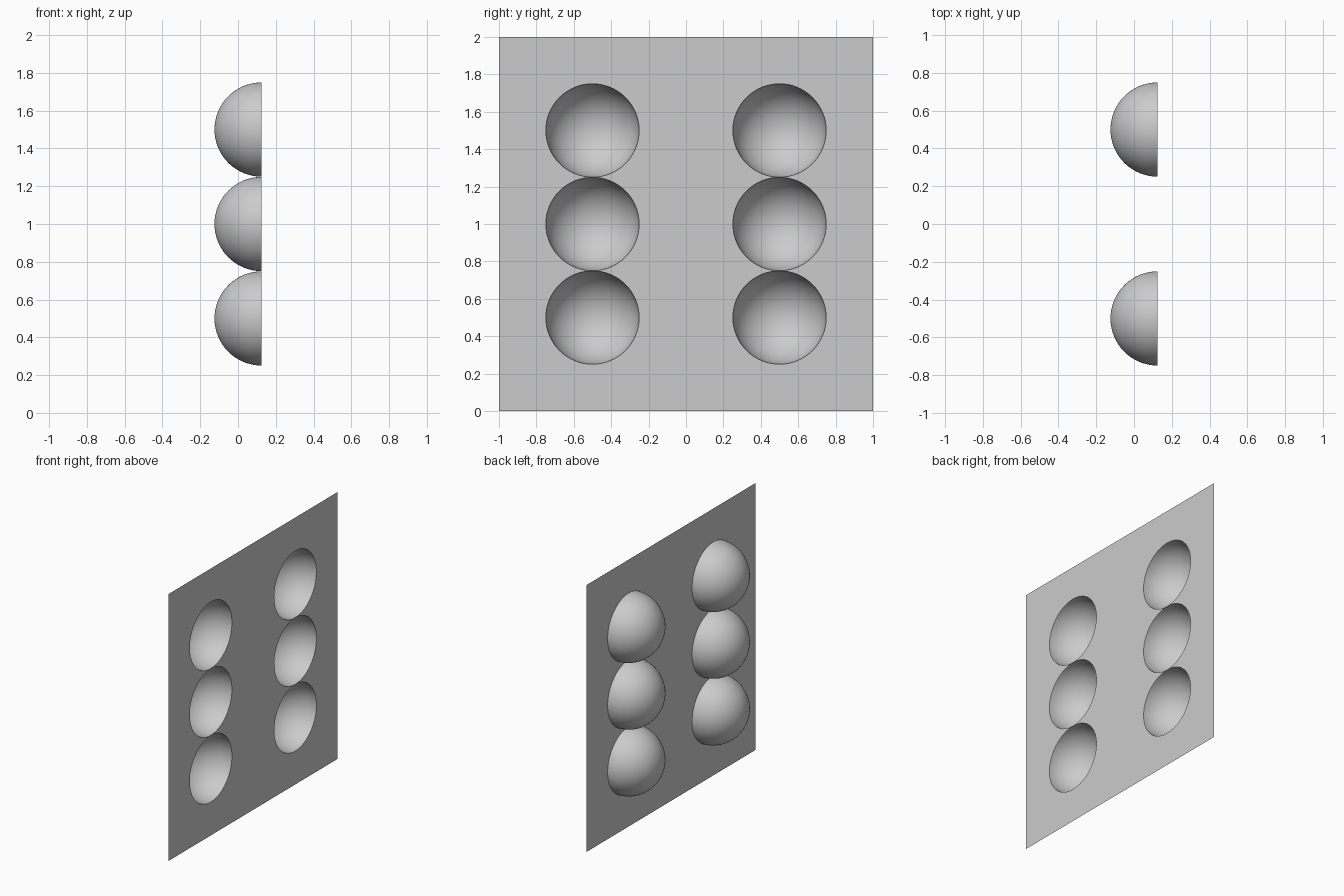
import bpy, bmesh, math

if "Cube" in bpy.data.objects:
    bpy.data.objects.remove(bpy.data.objects["Cube"])

R = 0.2495          # cup radius, just under half a cell so neighbours nearly touch
H = 0.25            # half of a cell
SEG, RINGS = 64, 16
X = 0.125           # plane of the sheet
CENTRES = [(y, z) for y in (-0.5, 0.5) for z in (0.5, 1.0, 1.5)]

grey = bpy.data.materials.new("light_grey")
grey.diffuse_color = (0.6, 0.6, 0.6, 1)
grey.use_nodes = True
grey.node_tree.nodes["Principled BSDF"].inputs["Base Color"].default_value = grey.diffuse_color


def finish(bm, name):
    bmesh.ops.remove_doubles(bm, verts=bm.verts, dist=1e-5)
    mesh = bpy.data.meshes.new(name)
    bm.to_mesh(mesh)
    bm.free()
    mesh.materials.append(grey)
    obj = bpy.data.objects.new(name, mesh)
    bpy.context.collection.objects.link(obj)
    return obj


def ring(bm, x, r, cy, cz, square=False):
    """Loop of points around a centre, on a circle or pushed out to a square."""
    verts = []
    for i in range(SEG):
        a = 2 * math.pi * i / SEG
        c, s = math.cos(a), math.sin(a)
        k = r / max(abs(c), abs(s)) if square else r
        verts.append(bm.verts.new((x, cy + k * c, cz + k * s)))
    return verts


def bridge(bm, outer, inner):
    for i in range(SEG):
        j = (i + 1) % SEG
        bm.faces.new((outer[i], outer[j], inner[j], inner[i]))


# Flat sheet: square cells with round holes, plus plain margins
bm = bmesh.new()
for cy, cz in CENTRES:
    bridge(bm, ring(bm, X, H, cy, cz, True), ring(bm, X, R, cy, cz))
margins = [(-1, -0.75, 0, 2), (-0.25, 0.25, 0, 2), (0.75, 1, 0, 2)]
margins += [(y - H, y + H, z, z + 0.25) for y in (-0.5, 0.5) for z in (0, 1.75)]
for y0, y1, z0, z1 in margins:
    bm.faces.new([bm.verts.new((X, y, z)) for y, z in
                  ((y0, z0), (y1, z0), (y1, z1), (y0, z1))])
finish(bm, "sheet")

# Hemispherical cups, open towards +x
for n, (cy, cz) in enumerate(CENTRES, 1):
    bm = bmesh.new()
    outer = ring(bm, X, R, cy, cz)
    for k in range(1, RINGS):
        t = math.pi / 2 * k / RINGS
        inner = ring(bm, X - R * math.sin(t), R * math.cos(t), cy, cz)
        bridge(bm, outer, inner)
        outer = inner
    pole = bm.verts.new((X - R, cy, cz))
    for i in range(SEG):
        bm.faces.new((outer[i], outer[(i + 1) % SEG], pole))
    cup = finish(bm, f"cup_{n}")
    for p in cup.data.polygons:
        p.use_smooth = True
